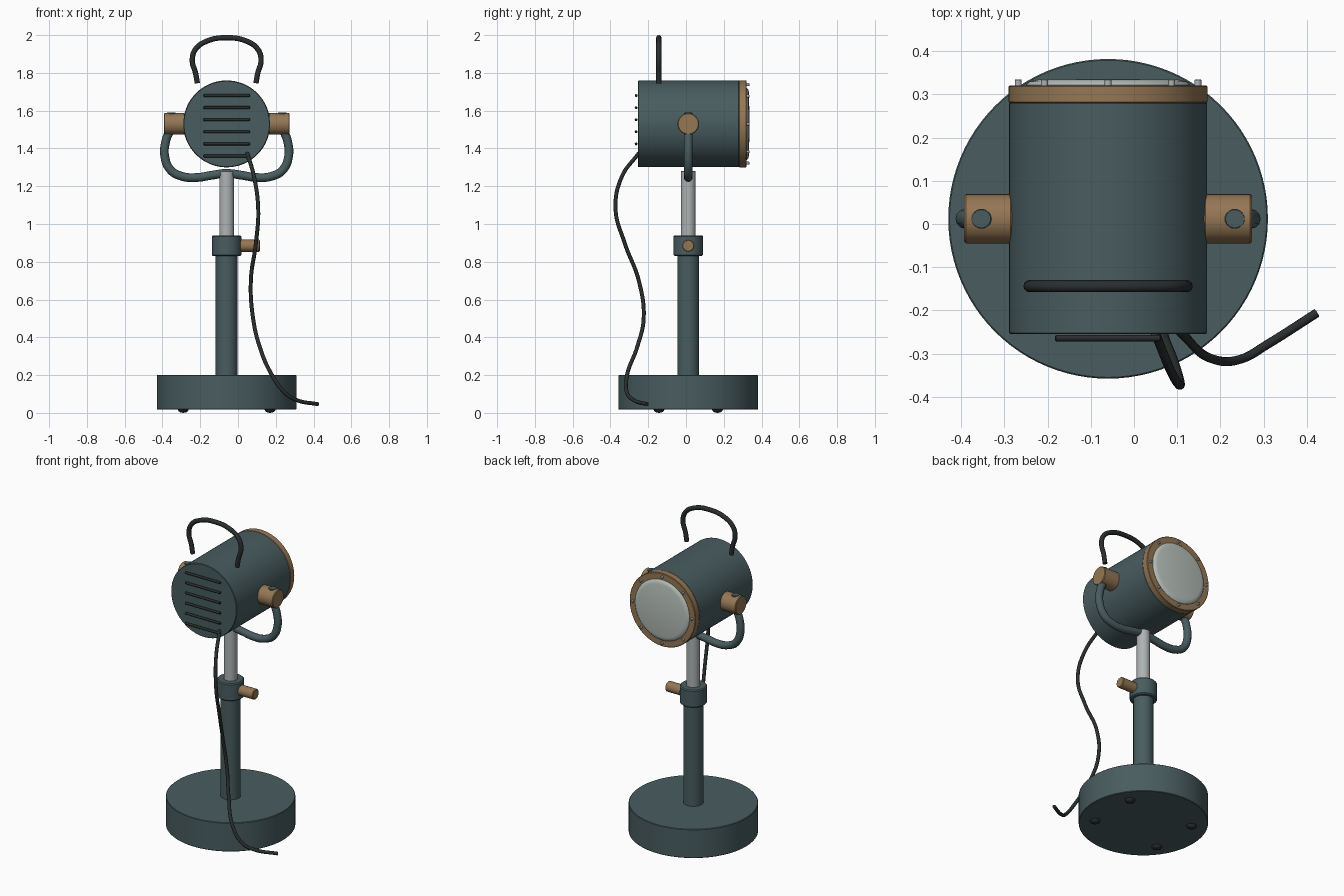
import bpy, bmesh, math
from mathutils import Vector, Matrix

if "Cube" in bpy.data.objects:
    bpy.data.objects.remove(bpy.data.objects["Cube"])

CX, CY = -0.06, 0.012      # axis of the stand
HZ = 1.53                  # height of the lamp head axis


def material(name, rgb):
    m = bpy.data.materials.new(name)
    m.diffuse_color = (*rgb, 1)
    m.use_nodes = True
    m.node_tree.nodes["Principled BSDF"].inputs["Base Color"].default_value = m.diffuse_color
    return m


TEAL = material("teal paint", (0.066, 0.108, 0.116))
BRASS = material("brass", (0.30, 0.185, 0.09))
STEEL = material("steel", (0.42, 0.45, 0.45))
GLASS = material("frosted glass", (0.48, 0.53, 0.50))
BLACK = material("black rubber", (0.022, 0.027, 0.027))

ROT = {"z": Matrix.Identity(4),
       "y": Matrix.Rotation(-math.pi / 2, 4, "X"),
       "x": Matrix.Rotation(math.pi / 2, 4, "Y")}


def finish(name, mesh, mat):
    mesh.materials.clear()
    mesh.materials.append(mat)
    for p in mesh.polygons:
        p.use_smooth = True
    mesh.set_sharp_from_angle(angle=math.radians(35))
    ob = bpy.data.objects.new(name, mesh)
    bpy.context.collection.objects.link(ob)
    return ob


def lathe(name, profile, mat, origin, axis="z", steps=64):
    """Spin (radius, height) points about an axis through origin."""
    bm = bmesh.new()
    vs = [bm.verts.new((r, 0, h)) for r, h in profile]
    es = [bm.edges.new(p) for p in zip(vs, vs[1:])]
    bmesh.ops.spin(bm, geom=vs + es, cent=(0, 0, 0), axis=(0, 0, 1),
                   angle=2 * math.pi, steps=steps, use_duplicate=False)
    bmesh.ops.remove_doubles(bm, verts=bm.verts, dist=1e-5)
    bmesh.ops.recalc_face_normals(bm, faces=bm.faces)
    bm.transform(Matrix.Translation(origin) @ ROT[axis])
    mesh = bpy.data.meshes.new(name)
    bm.to_mesh(mesh)
    bm.free()
    return finish(name, mesh, mat)


def rod(name, r, a, b, mat, origin, axis="z", bevel=0.004, steps=64):
    """Closed cylinder from a to b with a small chamfer."""
    c = bevel
    return lathe(name, [(0, a), (r - c, a), (r, a + c), (r, b - c), (r - c, b), (0, b)],
                 mat, origin, axis, steps)


def tube(name, points, r, mat):
    """Round tube along a smooth path."""
    cu = bpy.data.curves.new(name + "_path", "CURVE")
    cu.dimensions = "3D"
    cu.bevel_depth, cu.bevel_resolution = r, 4
    cu.resolution_u, cu.use_fill_caps = 10, True
    sp = cu.splines.new("BEZIER")
    sp.bezier_points.add(len(points) - 1)
    for bp, p in zip(sp.bezier_points, points):
        bp.co = p
        bp.handle_left_type = bp.handle_right_type = "AUTO"
    tmp = bpy.data.objects.new(name + "_path", cu)
    bpy.context.collection.objects.link(tmp)
    bpy.context.view_layer.update()
    dg = bpy.context.evaluated_depsgraph_get()
    mesh = bpy.data.meshes.new_from_object(tmp.evaluated_get(dg))
    bpy.data.objects.remove(tmp)
    return finish(name, mesh, mat)


def mirrored(half, y):
    """Half path of (offset, z) ending on the axis, mirrored into a full path."""
    full = [(-d, z) for d, z in half] + [(d, z) for d, z in reversed(half[:-1])]
    return [(CX + d, y, z) for d, z in full]


# Base with four rubber feet
stand = Vector((CX, CY, 0))
rod("base", 0.37, 0.018, 0.20, TEAL, stand, bevel=0.003, steps=96)
for sx in (-1, 1):
    for sy in (-1, 1):
        lathe("foot", [(0, 0), (0.014, 0.002), (0.024, 0.008), (0.030, 0.019), (0, 0.019)],
              BLACK, stand + Vector((sx * 0.23, sy * 0.155, 0)), steps=20)

# Telescopic stem with clamp
rod("stem", 0.058, 0.19, 0.84, TEAL, stand, bevel=0.002)
rod("clamp_collar", 0.078, 0.83, 0.94, TEAL, stand, bevel=0.006)
rod("clamp_screw", 0.032, 0.07, 0.176, BRASS, (CX, CY, 0.885), "x", steps=32)
rod("inner_stem", 0.039, 0.93, 1.28, STEEL, stand, bevel=0.002)

# Curved yoke carrying the head
yoke = [(0.293, 1.588), (0.297, 1.51), (0.322, 1.44), (0.328, 1.36), (0.296, 1.285),
        (0.235, 1.252), (0.16, 1.246), (0.08, 1.258), (0, 1.268)]
tube("yoke", mirrored(yoke, CY), 0.023, TEAL)

# Pivot knobs on both sides, each with a dark pin on top
for s, side in ((-1, "left"), (1, "right")):
    a, b = sorted((s * 0.222, s * 0.333))
    rod(side + "_pivot_knob", 0.057, a, b, BRASS, (CX, CY, HZ), "x", steps=48)
    rod(side + "_pivot_pin", 0.023, 1.57, 1.589, TEAL, (CX + s * 0.293, CY, 0),
        bevel=0.002, steps=24)

# Lamp head, front ring, lens and ring screws
head = Vector((CX, 0, HZ))
rod("head_shell", 0.229, -0.255, 0.282, TEAL, head, "y", bevel=0.003, steps=96)
rod("lens_ring", 0.230, 0.280, 0.321, BRASS, head, "y", bevel=0.003, steps=96)
lathe("lens", [(0, 0.30), (0.19, 0.30), (0.19, 0.322), (0.182, 0.330), (0.165, 0.334),
               (0, 0.336)], GLASS, head, "y", 96)
for i in range(8):
    t = i * math.pi / 4
    rod("ring_screw", 0.008, 0.315, 0.335, STEEL,
        head + Vector((0.208 * math.cos(t), 0, 0.208 * math.sin(t))), "y", 0.002, 12)

# Rear vent slats
for i in range(6):
    rod("vent_slat", 0.0075, -0.123, 0.123, BLACK,
        (CX, -0.264, 1.36 + i * 0.064), "x", 0.003, 16)

# Carrying handle above the head
handle = [(0.155, 1.745), (0.165, 1.80), (0.182, 1.865), (0.165, 1.925),
          (0.10, 1.970), (0, 1.986)]
tube("handle", mirrored(handle, -0.144), 0.014, BLACK)

# Power cable from the rear of the head to the floor
cable = [(0.048, -0.25, 1.375), (0.085, -0.34, 1.25), (0.107, -0.373, 1.08),
         (0.095, -0.325, 0.90), (0.068, -0.25, 0.70), (0.080, -0.224, 0.50),
         (0.115, -0.258, 0.35), (0.180, -0.312, 0.20), (0.250, -0.312, 0.105),
         (0.310, -0.278, 0.068), (0.423, -0.206, 0.046)]
tube("power_cable", cable, 0.0105, BLACK)
